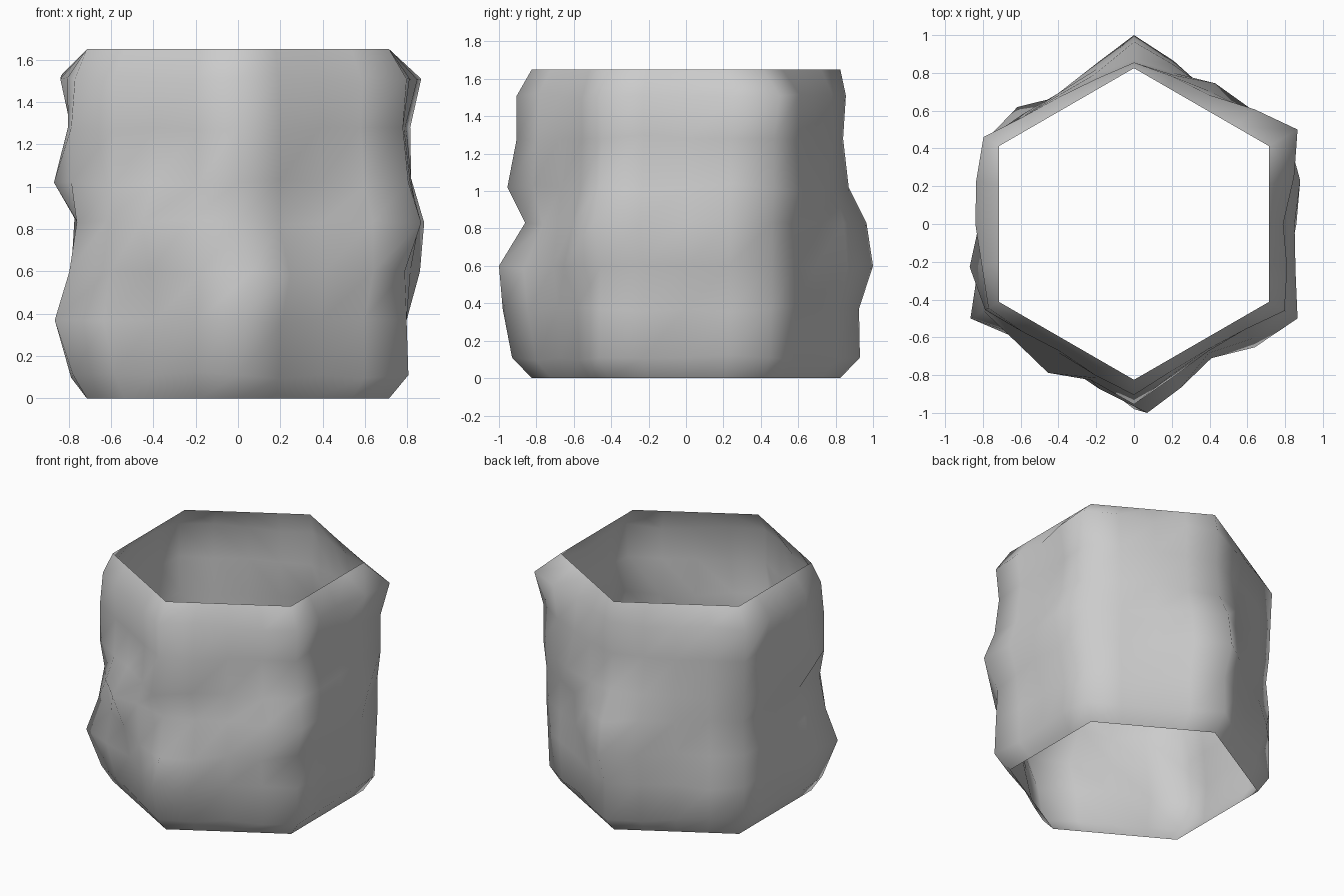
import bpy, bmesh, random
from math import cos, sin, radians
from mathutils import Vector

if "Cube" in bpy.data.objects:
    bpy.data.objects.remove(bpy.data.objects["Cube"])

random.seed(4)
LEVELS = [0, .11, .37, .6, .83, 1.02, 1.28, 1.51, 1.65]
RIM_R, RIM_A = .825, .7145          # corner radius and flat distance of the rim

# Distance from the axis at the inner levels, for each corner of the hexagon
CORNERS = {
    -90: [.93, .98, 1.0, .86, .955, .905, .905],
    -30: [.93, .92, .91, 1.0, .93, .90, .92],
    30: [.90, .91, .92, .92, .94, .94, 1.0],
    90: [.93, .925, 1.0, .965, .87, .84, .855],
    150: [.90, .90, .90, .88, .90, .91, .92],
    210: [.90, 1.0, .92, .88, .91, .91, .89],
}
# The same for the middle of each side
SIDES = {
    -60: [.78, .79, .82, .79, .77, .78, .77],
    0: [.79, .78, .86, .85, .82, .79, .79],
    60: [.78, .79, .80, .81, .86, .81, .79],
    120: [.77, .78, .79, .80, .80, .79, .78],
    180: [.77, .78, .78, .76, .82, .79, .84],
    240: [.78, .79, .83, .91, .80, .79, .78],
}
# Single dents pushed out between those columns: (level, column) -> distance
DENTS = {(3, 3): .885, (4, 7): .88, (4, 11): .835, (3, 13): .835,
         (2, 15): .845, (5, 19): .87}


def point(angle, level, table, rim):
    r = ([rim] + table[angle] + [rim])[level]
    a = radians(angle)
    return Vector((r * cos(a), r * sin(a), LEVELS[level]))


# Open hexagonal sleeve with crumpled walls
bm = bmesh.new()
rings = []
for lv in range(len(LEVELS)):
    keys = []
    for a in CORNERS:
        keys.append(point(a, lv, CORNERS, RIM_R))
        keys.append(point(a + 30, lv, SIDES, RIM_A))
    if lv == 3:
        keys[0].x = .07                 # kink in the front corner
    ring = []
    for i, p in enumerate(keys):
        q = keys[(i + 1) % len(keys)]
        mid = (p + q) / 2
        a = radians(-60 + 60 * (i // 2))
        normal = Vector((cos(a), sin(a), 0))
        if (lv, 2 * i + 1) in DENTS:
            mid += normal * (DENTS[lv, 2 * i + 1] - mid.dot(normal))
        elif 0 < lv < len(LEVELS) - 1:  # slight unevenness between the key columns
            mid += normal * random.uniform(-.01, .02)
            mid.z += random.uniform(-.02, .02)
        ring += [bm.verts.new(p), bm.verts.new(mid)]
    rings.append(ring)

for lo, hi in zip(rings, rings[1:]):
    n = len(lo)
    for i in range(n):
        j = (i + 1) % n
        bm.faces.new((lo[i], lo[j], hi[j], hi[i]))
for f in bm.faces:
    f.smooth = True

mesh = bpy.data.meshes.new("hexagonal_sleeve")
bm.to_mesh(mesh)
bm.free()
sleeve = bpy.data.objects.new("hexagonal_sleeve", mesh)
bpy.context.collection.objects.link(sleeve)
